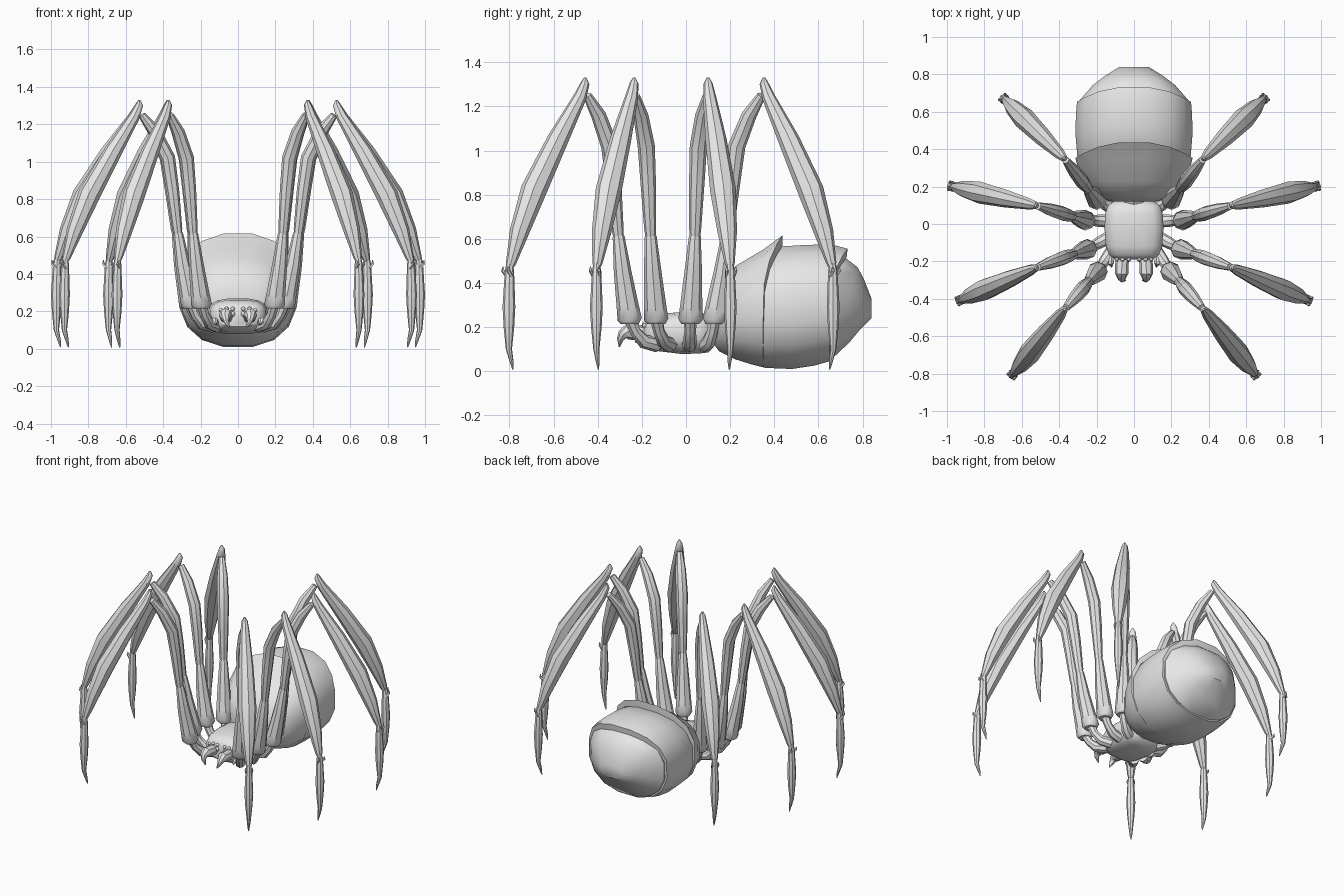
import bpy, bmesh, math
from mathutils import Vector

if "Cube" in bpy.data.objects:
    bpy.data.objects.remove(bpy.data.objects["Cube"])

grey = bpy.data.materials.new("light_grey")
grey.diffuse_color = (0.8, 0.8, 0.8, 1)
grey.use_nodes = True
grey.node_tree.nodes["Principled BSDF"].inputs["Base Color"].default_value = grey.diffuse_color


def finish(name, bm, mirror=False, angle=40):
    """Turn a bmesh into a shaded object, optionally mirrored across x."""
    bmesh.ops.recalc_face_normals(bm, faces=bm.faces[:])
    me = bpy.data.meshes.new(name)
    bm.to_mesh(me)
    bm.free()
    me.materials.append(grey)
    for p in me.polygons:
        p.use_smooth = True
    me.set_sharp_from_angle(angle=math.radians(angle))
    ob = bpy.data.objects.new(name, me)
    bpy.context.collection.objects.link(ob)
    if mirror:
        ob.modifiers.new("mirror", 'MIRROR').use_mirror_merge = False
    return ob


def skin(bm, rings):
    """Bridge rings of points and cap both ends."""
    loops = [[bm.verts.new(p) for p in r] for r in rings]
    n = len(loops[0])
    for a, b in zip(loops, loops[1:]):
        for i in range(n):
            j = (i + 1) % n
            bm.faces.new((a[i], a[j], b[j], b[i]))
    bm.faces.new(loops[0][::-1])
    bm.faces.new(loops[-1])


def tube(bm, pts, n=8):
    """Tapered tube through (x, y, z, radius) points."""
    P = [Vector(p[:3]) for p in pts]
    side = None
    rings = []
    for i, p in enumerate(P):
        t = (P[min(i + 1, len(P) - 1)] - P[max(i - 1, 0)]).normalized()
        if side is None:
            side = t.orthogonal()
        u = (side - t * side.dot(t)).normalized()
        side, v, r = u, t.cross(u), pts[i][3]
        rings.append([p + r * (math.cos(k * math.tau / n) * u + math.sin(k * math.tau / n) * v)
                      for k in range(n)])
    skin(bm, rings)


def spow(v, e):
    return math.copysign(abs(v) ** e, v)


def shell(bm, sections, n=16, e=0.85):
    """Loft along y; section = y, z bottom, z top, half width, backward lean at the top."""
    rings = []
    for y, z0, z1, w, lean in sections:
        ring = []
        for k in range(n):
            a = math.tau * (k + 0.5) / n
            s = math.sin(a)
            ring.append((w * spow(math.cos(a), e), y + lean * max(0, s) ** 2,
                         (z0 + z1) / 2 + (z1 - z0) / 2 * spow(s, e) / spow(math.cos(math.pi / n), e)))
        rings.append(ring)
    skin(bm, rings)


# Abdomen: front plate, middle shell and rear cap, each overlapping the next
bm = bmesh.new()
shell(bm, [(.12, .13, .32, .12, 0), (.15, .09, .40, .21, 0), (.22, .055, .48, .265, .01),
           (.30, .03, .55, .305, .05), (.35, .018, .615, .318, .09), (.355, .03, .56, .30, .085)])
finish("abdomen_front_plate", bm)
bm = bmesh.new()
shell(bm, [(.30, .03, .52, .29, .06), (.36, .015, .565, .308, .07), (.48, .01, .572, .318, .06),
           (.58, .025, .575, .316, .08), (.65, .045, .555, .31, .085), (.652, .07, .52, .285, .08)])
finish("abdomen_middle_shell", bm)
bm = bmesh.new()
shell(bm, [(.58, .05, .53, .29, .06), (.66, .055, .525, .295, .05), (.74, .13, .47, .225, .04),
           (.79, .19, .41, .16, .02), (.84, .24, .33, .08, 0)])
finish("abdomen_rear_cap", bm)

# Waist and head-chest body
bm = bmesh.new()
tube(bm, [(0, .06, .16, .06), (0, .16, .2, .07)])
finish("waist", bm)
bm = bmesh.new()
shell(bm, [(-.19, .12, .215, .10, 0), (-.165, .10, .245, .135, 0), (-.12, .09, .26, .152, 0),
           (-.02, .078, .268, .16, 0), (.06, .08, .268, .155, 0), (.10, .085, .255, .14, 0),
           (.125, .11, .22, .10, 0)], e=0.65)
finish("head_body", bm)

# Eyes: two rows across the face
bm = bmesh.new()
for x, z, r in ((.028, .185, .014), (.028, .213, .012), (.062, .213, .012), (.092, .205, .011)):
    b = bmesh.ops.create_uvsphere(bm, u_segments=8, v_segments=6, radius=r)
    bmesh.ops.translate(bm, verts=b["verts"], vec=(x, -.188, z))
finish("eyes", bm, mirror=True)

# Jaws with curved fangs, and short feelers beside them
bm = bmesh.new()
tube(bm, [(.06, -.16, .17, .035), (.065, -.22, .175, .036), (.066, -.265, .18, .036),
          (.066, -.285, .168, .025), (.062, -.298, .145, .015), (.045, -.302, .11, .003)])
finish("jaws", bm, mirror=True)
bm = bmesh.new()
tube(bm, [(.10, -.13, .13, .02), (.125, -.18, .14, .022), (.125, -.21, .15, .018), (.12, -.23, .13, .004)], 6)
finish("feelers", bm, mirror=True)

# Legs: hip root, thigh base, knee, ankle (x, y)
legs = {
    "front": ((.11, -.13), (.195, -.255), (.372, -.457), (.645, -.80)),
    "mid_front": ((.13, -.07), (.25, -.135), (.527, -.235), (.925, -.405)),
    "mid_rear": ((.13, .015), (.26, .02), (.527, .10), (.968, .20)),
    "rear": ((.11, .08), (.20, .13), (.375, .353), (.69, .665)),
}
for name, (root, base, knee, ankle) in legs.items():
    root, base, knee, ankle = map(Vector, (root, base, knee, ankle))

    def thigh_pt(t, z, r):
        return (*base.lerp(knee, t), z, r)

    def shin_pt(t, z, r):
        return (*knee.lerp(ankle, t), z, r)

    out = (ankle - knee).normalized()
    # Hip joint
    bm = bmesh.new()
    tube(bm, [(*root, .12, .035), (*root.lerp(base, .5), .135, .032),
              (*root.lerp(base, .8), .18, .026), (*base, .24, .03)])
    finish(name + "_hip", bm, mirror=True)
    # Lower thigh, thick at the bottom
    bm = bmesh.new()
    tube(bm, [thigh_pt(0, .215, .042), thigh_pt(0, .235, .055), thigh_pt(.05, .30, .05),
              thigh_pt(.16, .45, .04), thigh_pt(.25, .61, .027), thigh_pt(.26, .63, .02)])
    finish(name + "_lower_thigh", bm, mirror=True)
    # Upper thigh, bending outward to the knee
    bm = bmesh.new()
    tube(bm, [thigh_pt(.25, .59, .02), thigh_pt(.27, .64, .027), thigh_pt(.36, .85, .035),
              thigh_pt(.45, 1.02, .039), thigh_pt(.70, 1.16, .034), thigh_pt(.95, 1.25, .02)])
    finish(name + "_upper_thigh", bm, mirror=True)
    # Shin
    bm = bmesh.new()
    tube(bm, [shin_pt(.0, 1.33, .006), shin_pt(.0, 1.305, .02), shin_pt(.07, 1.24, .03),
              shin_pt(.36, 1.05, .048), shin_pt(.68, .82, .059), shin_pt(.87, .63, .044),
              shin_pt(.98, .49, .023), shin_pt(1, .465, .015)])
    finish(name + "_shin", bm, mirror=True)
    # Foot, a slim spindle with a pointed toe and two heel spurs
    bm = bmesh.new()
    toe = ankle - out * .012
    mid = ankle + out * .003
    tube(bm, [(*ankle, .49, .014), (*ankle, .455, .021), (*mid, .29, .029),
              (*mid, .20, .024), (*mid, .10, .014), (*toe, .045, .009), (*(toe - out * .008), .008, .003)])
    for s in (-1, 1):
        side = Vector((-out.y, out.x)) * s * .016
        a, b = ankle + side, ankle + side * 1.3 + out * .022
        tube(bm, [(*a, .43, .009), (*b, .455, .008), (*b, .475, .002)], 5)
    finish(name + "_foot", bm, mirror=True)
